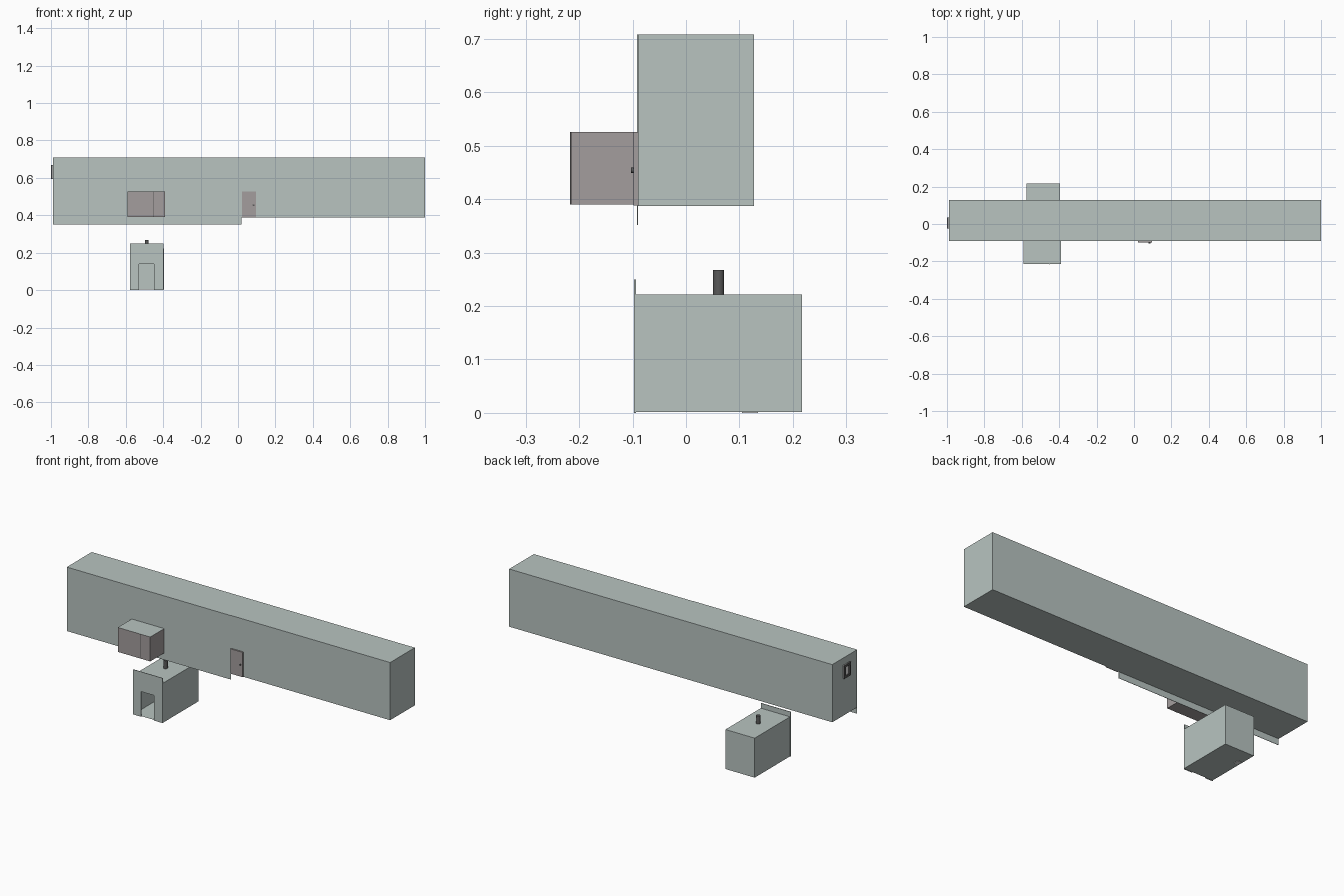
import bpy, bmesh, math
from mathutils import Vector

if "Cube" in bpy.data.objects:
    bpy.data.objects.remove(bpy.data.objects["Cube"])


def material(name, rgb):
    m = bpy.data.materials.new(name)
    m.diffuse_color = (*rgb, 1)
    m.use_nodes = True
    m.node_tree.nodes["Principled BSDF"].inputs["Base Color"].default_value = m.diffuse_color
    return m


GREEN = material("pale green grey", (0.48, 0.55, 0.53))
MAUVE = material("warm grey", (0.37, 0.34, 0.34))
DARK = material("dark grey", (0.10, 0.10, 0.10))
WHITE = material("off white", (0.85, 0.85, 0.85))


def finish(name, bm, *mats):
    me = bpy.data.meshes.new(name)
    bm.to_mesh(me)
    bm.free()
    ob = bpy.data.objects.new(name, me)
    for m in mats:
        me.materials.append(m)
    bpy.context.collection.objects.link(ob)
    return ob


def box(name, x, y, z, mat, top=None, drop=None):
    """Box from ranges; top = other material for the upper face, drop = normal of a face left open."""
    bm = bmesh.new()
    bmesh.ops.create_cube(bm, size=1)
    for v in bm.verts:
        v.co = [r[0] + (c + 0.5) * (r[1] - r[0]) for c, r in zip(v.co, (x, y, z))]
    bm.normal_update()
    if top:
        for f in bm.faces:
            f.material_index = int(f.normal.z > 0.5)
    if drop:
        bmesh.ops.delete(bm, geom=[f for f in bm.faces if f.normal.dot(Vector(drop)) > 0.5],
                         context='FACES')
    return finish(name, bm, mat, *([top] if top else []))


def cylinder(name, loc, r, depth, mat, axis_y=False, sides=24):
    bpy.ops.mesh.primitive_cylinder_add(vertices=sides, radius=r, depth=depth, location=loc,
                                        rotation=(math.pi / 2 if axis_y else 0, 0, 0))
    ob = bpy.context.object
    ob.name = name
    ob.data.materials.append(mat)
    bpy.ops.object.shade_smooth_by_angle()
    return ob


# Long upper hall and the front sheet that hangs below it
box("long_hall", (-0.99, 1.0), (-0.09, 0.127), (0.387, 0.708), GREEN)
box("hanging_sheet", (-0.99, 0.02), (-0.092, -0.09), (0.352, 0.708), GREEN)

# Projecting bay with warm sides and a pale roof
box("bay", (-0.59, -0.39), (-0.215, -0.091), (0.39, 0.526), MAUVE, top=GREEN)
box("bay_seam", (-0.453, -0.449), (-0.217, -0.215), (0.39, 0.526), DARK)

# Door with its knob
box("door", (0.022, 0.097), (-0.098, -0.09), (0.388, 0.526), MAUVE)
cylinder("door_knob", (0.083, -0.1, 0.454), 0.005, 0.006, DARK, axis_y=True, sides=12)

# End window: four frame bars round a light pane
wy, wz, b = (-0.025, 0.035), (0.595, 0.668), 0.012
box("window_pane", (-0.993, -0.989), wy, wz, WHITE)
for i in (0, 1):
    s = 1 if i == 0 else -1
    box("window_jamb", (-1.0, -0.99), sorted((wy[i], wy[i] + s * b)), wz, DARK)
    box("window_rail", (-1.0, -0.99), (wy[0] + b, wy[1] - b),
        sorted((wz[i], wz[i] + s * b)), DARK)

# Lower hut: hollow shell, open behind the facade
box("hut_shell", (-0.575, -0.395), (-0.094, 0.217), (0.002, 0.222), GREEN, drop=(0, -1, 0))

# Facade with a doorway, rising above the roof
bm = bmesh.new()
outline = [(-0.578, 0), (-0.53, 0), (-0.53, 0.14), (-0.45, 0.14), (-0.45, 0),
           (-0.397, 0), (-0.397, 0.25), (-0.578, 0.25)]
face = bm.faces.new([bm.verts.new((px, -0.097, pz)) for px, pz in outline])
ext = bmesh.ops.extrude_face_region(bm, geom=[face])
bmesh.ops.translate(bm, vec=(0, 0.003, 0),
                    verts=[g for g in ext['geom'] if isinstance(g, bmesh.types.BMVert)])
bmesh.ops.recalc_face_normals(bm, faces=bm.faces)
finish("hut_facade", bm, GREEN)

# Chimney on the roof and the small pale plate beneath the floor
cylinder("chimney", (-0.488, 0.061, 0.244), 0.0105, 0.046, DARK)
box("floor_plate", (-0.565, -0.545), (0.105, 0.135), (0.0, 0.002), WHITE)
